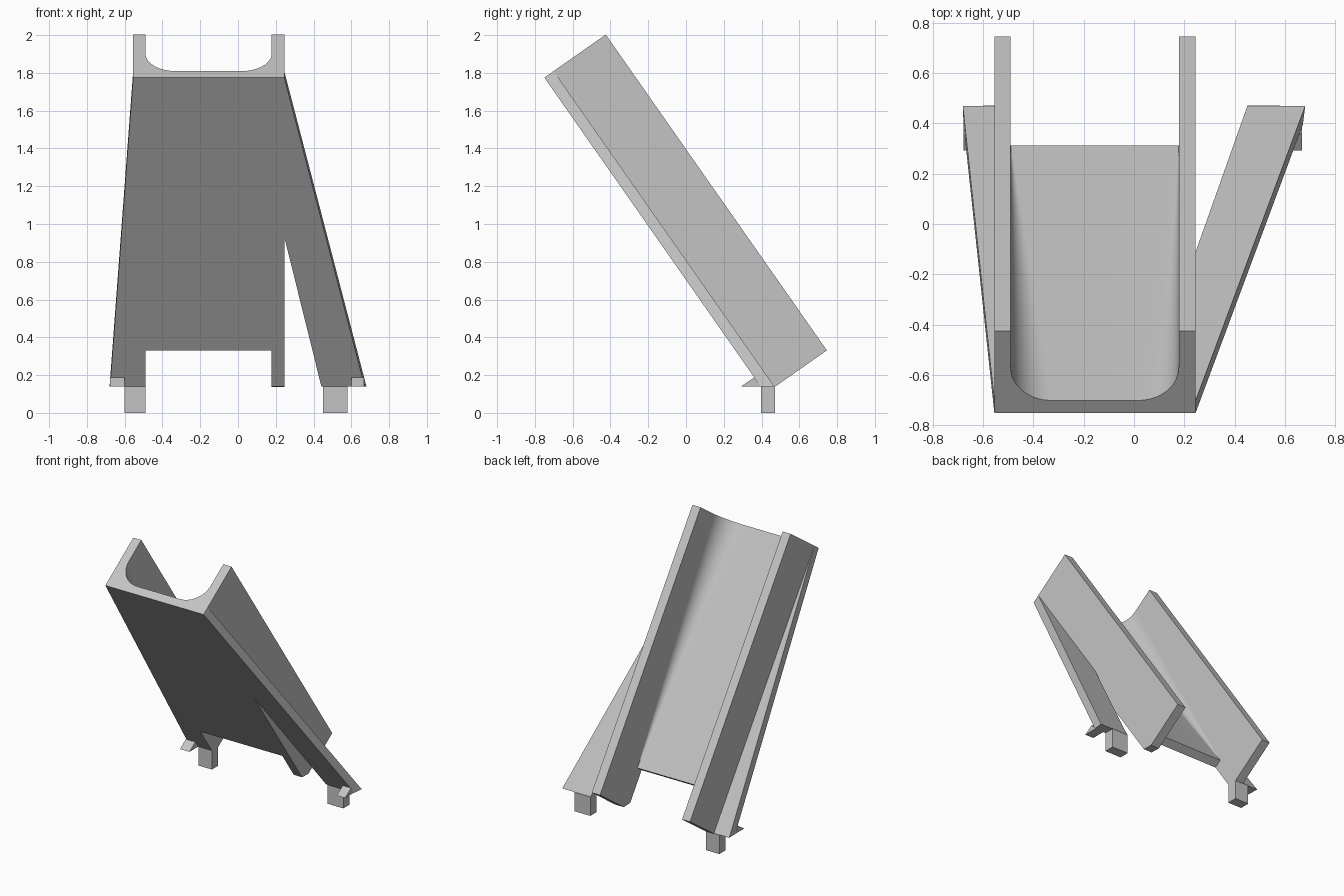
import bpy, bmesh, math

cube = bpy.data.objects.get("Cube")
if cube:
    bpy.data.objects.remove(cube, do_unlink=True)

grey = bpy.data.materials.new("light_grey")
grey.use_nodes = True
COLOUR = (0.55, 0.55, 0.55, 1)
grey.diffuse_color = COLOUR
grey.node_tree.nodes["Principled BSDF"].inputs["Base Color"].default_value = COLOUR

# Chute frame: s runs down the slope, h rises square to the underside
TILT = math.radians(55)
C, S = math.cos(TILT), math.sin(TILT)
DEPTH, FLOOR = 0.397, 0.06
RAIL_END, FLOOR_END = 2.041, 1.764
FOOT_Z = 0.14
LEFT_IN, LEFT_OUT = 0.178, 0.245
RIGHT_IN, RIGHT_OUT = -0.49, -0.555


def slope(x, s, h):
    return (x, -0.75 + s * C + h * S, 1.775 - s * S + h * C)


def level_cut(h):
    """Distance down the slope at which height h meets the level foot plane."""
    return (1.775 + h * C - FOOT_Z) / S


def loft(name, ring_a, ring_b, smooth=False):
    """Closed solid between two matching outlines."""
    bm = bmesh.new()
    a = [bm.verts.new(p) for p in ring_a]
    b = [bm.verts.new(p) for p in ring_b]
    bm.faces.new(a)
    bm.faces.new(b[::-1])
    for i in range(len(a)):
        j = (i + 1) % len(a)
        bm.faces.new((a[i], b[i], b[j], a[j]))
    bmesh.ops.recalc_face_normals(bm, faces=bm.faces)
    mesh = bpy.data.meshes.new(name)
    bm.to_mesh(mesh)
    bm.free()
    mesh.materials.append(grey)
    obj = bpy.data.objects.new(name, mesh)
    bpy.context.collection.objects.link(obj)
    if smooth:
        bpy.ops.object.select_all(action="DESELECT")
        obj.select_set(True)
        bpy.context.view_layer.objects.active = obj
        bpy.ops.object.shade_smooth_by_angle(angle=math.radians(30))
    return obj


# Side rails, with the lower tip cut level
rail = [(0, 0), (level_cut(0), 0), (RAIL_END, FLOOR), (RAIL_END, DEPTH), (0, DEPTH)]
for name, x0, x1 in (("left_rail", LEFT_IN, LEFT_OUT),
                     ("right_rail", RIGHT_OUT, RIGHT_IN)):
    loft(name, [slope(x0, s, h) for s, h in rail],
         [slope(x1, s, h) for s, h in rail])


# Chute floor, whose corner fillets shrink to nothing at the lower end
def floor_ring(s, r, steps=14):
    pts = [(RIGHT_IN, 0), (LEFT_IN, 0)]
    for side, cx in ((1, LEFT_IN - r), (-1, RIGHT_IN + r)):
        arc = [i * math.pi / 2 / steps for i in range(steps + 1)]
        for t in arc if side > 0 else arc[::-1]:
            pts.append((cx + side * r * math.cos(t), FLOOR + r - r * math.sin(t)))
    return [slope(x, s, h) for x, h in pts]


loft("chute_floor", floor_ring(0, 0.16), floor_ring(FLOOR_END, 0.001), smooth=True)


# Splayed flanges beside the rails, one slab each
def flange_ring(h, inner, foot_in, foot_out, split):
    end = level_cut(h)
    full = level_cut(FLOOR)

    def along(x, start):
        return inner + (x - inner) * (end - start) / (full - start)
    return [slope(inner, 0, h), slope(along(foot_out, 0), end, h),
            slope(along(foot_in, split), end, h), slope(inner, split, h)]


for name, spec in (("left_flange", (LEFT_OUT, 0.45, 0.68, 1.03)),
                   ("right_flange", (RIGHT_OUT, RIGHT_OUT, -0.68, 1.9))):
    loft(name, flange_ring(0, *spec), flange_ring(FLOOR, *spec))

# Hooks under the flange tips and square feet below them
hook = [(0.36, 0.187), (0.292, FOOT_Z), (0.396, FOOT_Z)]
foot = [(0.396, 0), (0.47, 0), (0.47, FOOT_Z), (0.396, FOOT_Z)]
for name, outline, x0, x1 in (("left_hook", hook, 0.6, 0.668),
                              ("right_hook", hook, -0.677, -0.6),
                              ("left_foot", foot, 0.45, 0.58),
                              ("right_foot", foot, -0.6, RIGHT_IN)):
    loft(name, [(x0, y, z) for y, z in outline], [(x1, y, z) for y, z in outline])
